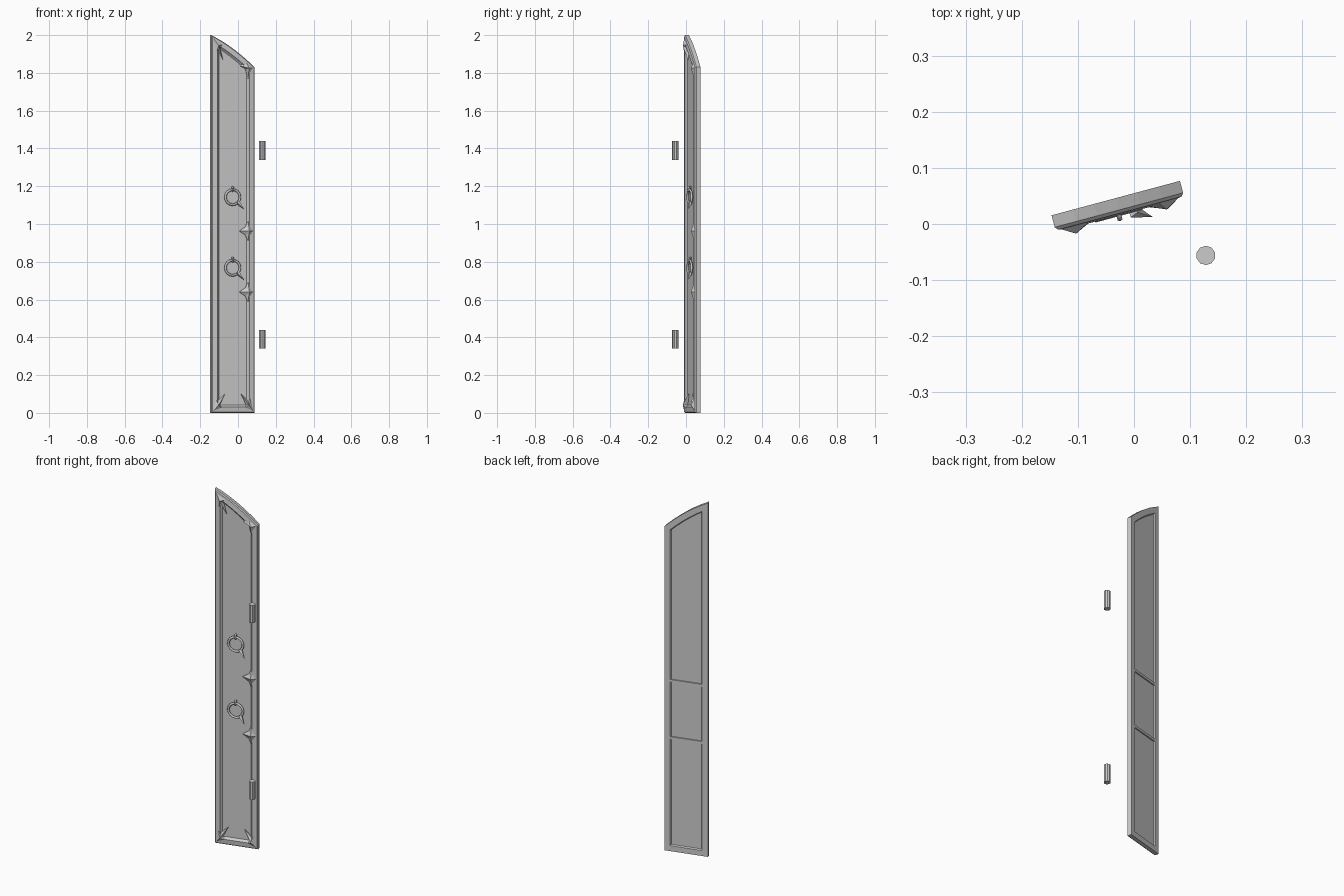
import bpy, bmesh, math
from mathutils import Matrix, Vector

if "Cube" in bpy.data.objects:
    bpy.data.objects.remove(bpy.data.objects["Cube"])

W = 0.237
# local frame: x across the leaf, -y towards the front, z up; leaf is swung 15 degrees
PLACE = Matrix.Translation((-0.147, 0.0155, 0)) @ Matrix.Rotation(math.radians(15), 4, 'Z')


def finish(bm, name, smooth=False, place=True):
    bmesh.ops.recalc_face_normals(bm, faces=bm.faces)
    me = bpy.data.meshes.new(name)
    if place:
        bm.transform(PLACE)
    bm.to_mesh(me)
    bm.free()
    ob = bpy.data.objects.new(name, me)
    bpy.context.collection.objects.link(ob)
    if smooth:
        for p in me.polygons:
            p.use_smooth = True
    return ob


def inset(poly, d):
    """Mitred inward offset of a counter-clockwise outline."""
    out = []
    for i, p in enumerate(poly):
        a = (p - poly[i - 1]).normalized()
        b = (poly[(i + 1) % len(poly)] - p).normalized()
        na, nb = Vector((-a.y, a.x)), Vector((-b.y, b.x))
        out.append(p + (na + nb) * d / (1 + na.dot(nb)))
    return out


# half-arch outline of the leaf
outline = [Vector((0, 0)), Vector((W, 0))]
for i in range(7):
    t = 1 - i / 6
    outline.append(Vector((W * t, 2 - 0.17 * t + 0.056 * t * (1 - t))))

# door leaf: (inset, depth) section swept round the outline, from back panel to front panel
section = [(0.036, -0.007), (0.031, 0), (0, 0), (0, -0.022), (0.005, -0.028),
           (0.031, -0.031), (0.036, -0.024), (0.042, -0.018)]
bm = bmesh.new()
rings = [[bm.verts.new((p.x, v, p.y)) for p in inset(outline, d)] for d, v in section]
for r0, r1 in zip(rings, rings[1:]):
    for i in range(len(r0)):
        j = (i + 1) % len(r0)
        bm.faces.new((r0[i], r0[j], r1[j], r1[i]))
bm.faces.new(rings[0])
bm.faces.new(rings[-1])
finish(bm, "door_leaf")


def box(name, x0, x1, y0, y1, z0, z1):
    bm = bmesh.new()
    bmesh.ops.create_cube(bm, size=1, matrix=Matrix.Translation(
        ((x0 + x1) / 2, (y0 + y1) / 2, (z0 + z1) / 2)) @ Matrix.Diagonal((x1 - x0, y1 - y0, z1 - z0, 1)))
    finish(bm, name)


def stud(name, pts, apex):
    """Faceted pointed ornament: flat outline rising to one peak."""
    bm = bmesh.new()
    base = [bm.verts.new((x, -0.017, z)) for x, z in pts]
    rim = [bm.verts.new((x, -0.024, z)) for x, z in pts]
    top = bm.verts.new((apex[0], -0.043, apex[1]))
    bm.faces.new(base)
    for i in range(len(pts)):
        j = (i + 1) % len(pts)
        bm.faces.new((base[i], base[j], rim[j], rim[i]))
        bm.faces.new((rim[i], rim[j], top))
    finish(bm, name)


# corner ornaments, bottom pair mirrored
kite = [(0.003, 0.003), (0.065, 0.022), (0.046, 0.042), (0.074, 0.1), (0.034, 0.062), (0.018, 0.095)]
for side in ("left", "right"):
    m = (lambda x: x) if side == "left" else (lambda x: W - x)
    stud("bottom_corner_" + side, [(m(x), z) for x, z in kite], (m(0.034), 0.04))
stud("top_corner_left", [(0.003, 1.992), (0.022, 1.88), (0.036, 1.925), (0.064, 1.87),
                         (0.048, 1.93), (0.07, 1.95)], (0.034, 1.945))
stud("top_corner_right", [(W - 0.003, 1.826), (W - 0.05, 1.865), (W - 0.08, 1.838),
                          (W - 0.05, 1.822), (W - 0.036, 1.765)], (W - 0.036, 1.825))

# pointed ornaments on the hinge stile, with matching rails on the back
for n, z in enumerate((0.64, 0.963)):
    stud(f"stile_point_{n}", [(W - 0.003, z), (0.2, z + 0.055), (0.187, z + 0.022), (0.153, z),
                              (0.187, z - 0.022), (0.2, z - 0.055)], (0.203, z))
    box(f"back_rail_{n}", 0.03, W - 0.03, -0.010, -0.0005, z - 0.007, z + 0.007)


def torus(bm, c, R, r, axis, seg, sides):
    """Ring about the local y axis (front facing) or x axis (loop)."""
    grid = []
    for i in range(seg):
        a = 2 * math.pi * i / seg
        row = []
        for k in range(sides):
            b = 2 * math.pi * k / sides
            q, h = R + r * math.cos(b), r * math.sin(b)
            off = (q * math.cos(a), h, q * math.sin(a)) if axis == 'Y' else (h, q * math.cos(a), q * math.sin(a))
            row.append(bm.verts.new(Vector(c) + Vector(off)))
        grid.append(row)
    for i in range(seg):
        for k in range(sides):
            i2, k2 = (i + 1) % seg, (k + 1) % sides
            bm.faces.new((grid[i][k], grid[i2][k], grid[i2][k2], grid[i][k2]))


# ring pulls: ring, hanging loop, and a spike at the lower right
for n, z in enumerate((0.768, 1.142)):
    cx = 0.116
    bm = bmesh.new()
    torus(bm, (cx, -0.027, z), 0.04, 0.0065, 'Y', 16, 6)
    finish(bm, f"pull_ring_{n}", True)
    bm = bmesh.new()
    torus(bm, (cx, -0.026, z + 0.043), 0.011, 0.005, 'X', 10, 6)
    finish(bm, f"pull_loop_{n}", True)
    bm = bmesh.new()
    a, b = Vector((cx + 0.026, -0.030, z - 0.026)), Vector((cx + 0.058, -0.050, z - 0.066))
    bmesh.ops.create_cone(bm, cap_ends=True, segments=4, radius1=0.012, radius2=0, depth=(b - a).length,
                          matrix=Matrix.Translation((a + b) / 2) @ (b - a).to_track_quat('Z', 'Y').to_matrix().to_4x4())
    finish(bm, f"pull_spike_{n}")

# hinge pins
for n, z in enumerate((0.39, 1.39)):
    bm = bmesh.new()
    bmesh.ops.create_cone(bm, cap_ends=True, segments=10, radius1=0.0172, radius2=0.0172, depth=0.1,
                          matrix=Matrix.Translation((0.128, -0.056, z)))
    finish(bm, f"hinge_pin_{n}", place=False)
